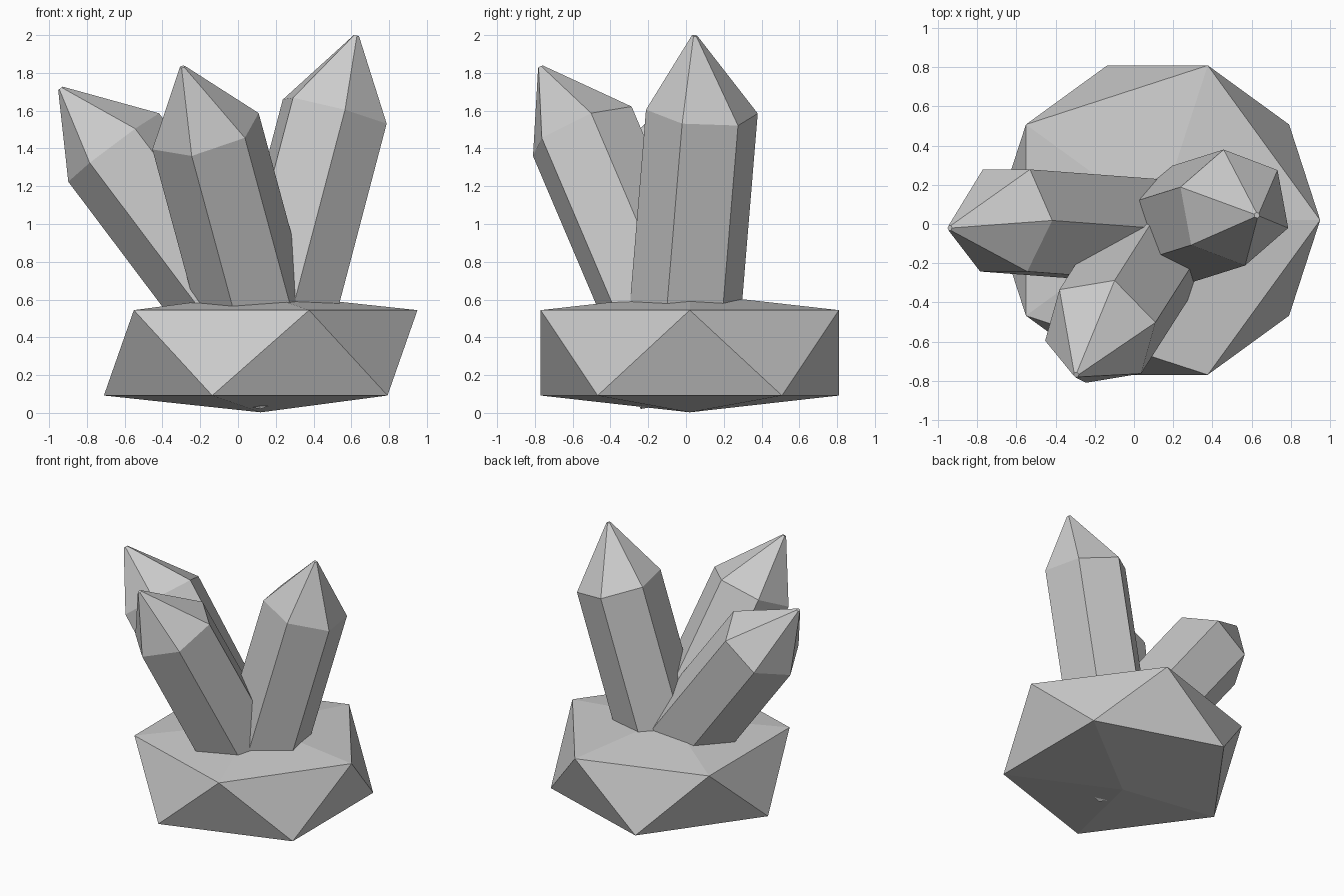
import bpy, bmesh
from math import radians
from mathutils import Vector, Matrix

if "Cube" in bpy.data.objects:
    bpy.data.objects.remove(bpy.data.objects["Cube"])

def finish(name, bm):
    bmesh.ops.recalc_face_normals(bm, faces=bm.faces[:])
    me = bpy.data.meshes.new(name)
    bm.to_mesh(me)
    bm.free()
    ob = bpy.data.objects.new(name, me)
    bpy.context.collection.objects.link(ob)
    return ob

# rock base: squashed icosahedron with flattened poles
bm = bmesh.new()
bmesh.ops.create_icosphere(bm, subdivisions=1, radius=1)
for v in bm.verts:
    pole = abs(v.co.z) > 0.9
    z = (0.315 if pole else 0.226) * (1 if v.co.z > 0 else -1)
    v.co = Vector((0.12 + v.co.x * 0.928, 0.02 + v.co.y * 0.928, 0.318 + z))
finish("rock_base", bm)

# hexagonal crystal: long prism, shoulder ring, off-centre blunt tip
def crystal(name, shoulder, axis, corner, tip, radius=0.301, length=1.5, tip_radius=0.015):
    c, n, tip = Vector(shoulder), Vector(axis).normalized(), Vector(tip)
    d = Vector(corner)
    d = (d - n * d.dot(n)).normalized()
    bm = bmesh.new()
    rings = []
    for centre, r in ((c - n * length, radius), (c, radius), (tip, tip_radius)):
        rings.append([bm.verts.new(centre + Matrix.Rotation(radians(60 * i), 3, n) @ d * r)
                      for i in range(6)])
    for lo, hi in zip(rings, rings[1:]):
        for i in range(6):
            j = (i + 1) % 6
            bm.faces.new((lo[i], lo[j], hi[j], hi[i]))
    bm.faces.new(rings[0][::-1])
    bm.faces.new(rings[-1])
    finish(name, bm)

crystal("crystal_right", (0.512, 0.084, 1.595), (0.254, 0.08, 0.965),
        (0.273, -0.104, -0.065), (0.627, 0.045, 1.997))
crystal("crystal_front", (-0.172, -0.549, 1.491), (-0.242, -0.38, 0.893),
        (-0.073, -0.261, -0.131), (-0.295, -0.77, 1.832))
crystal("crystal_left", (-0.658, 0.018, 1.405), (-0.6, 0.045, 0.797),
        (-0.243, 0.0, -0.18), (-0.94, -0.02, 1.718))
